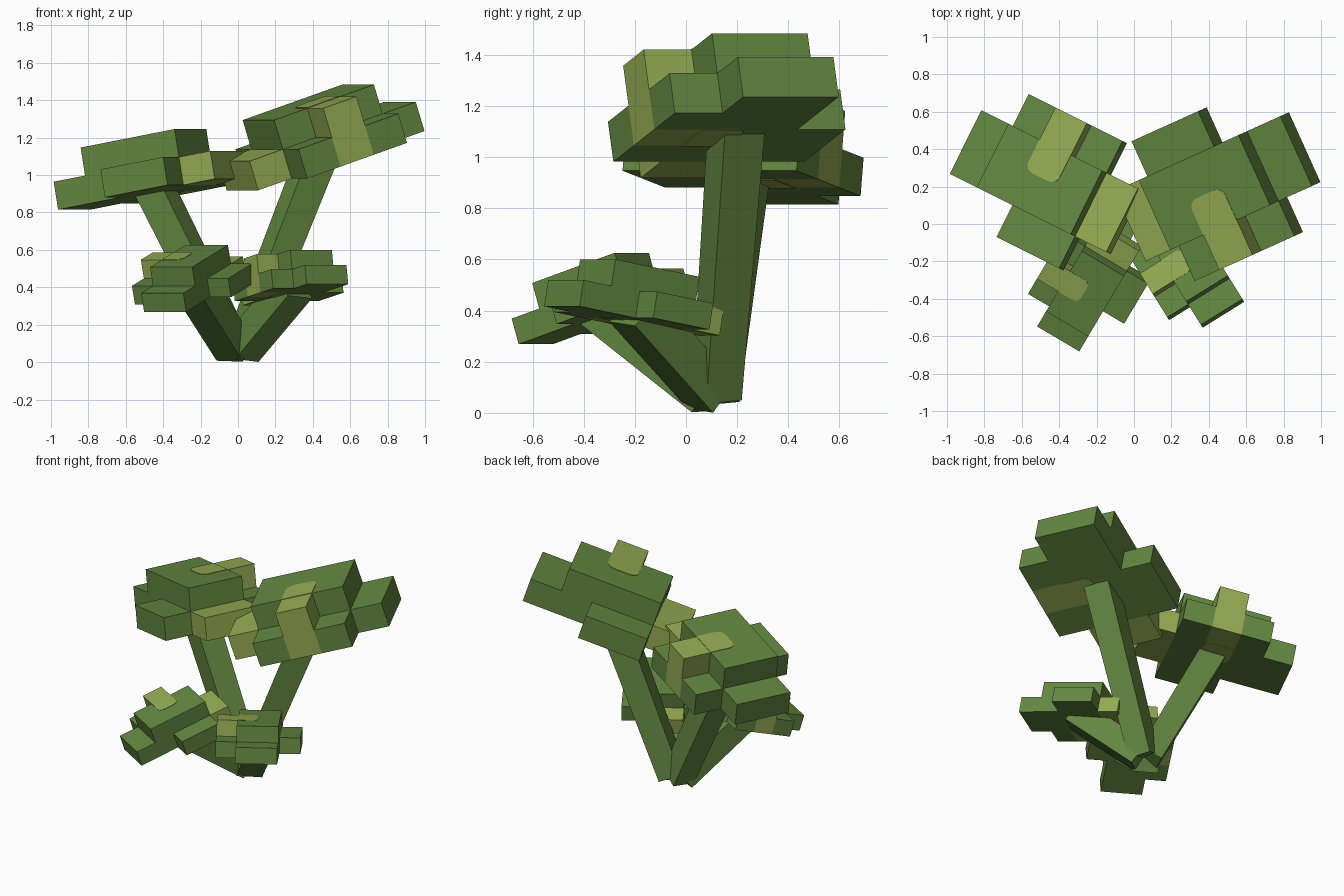
import bpy, bmesh, math
from mathutils import Vector, Matrix

if "Cube" in bpy.data.objects:
    bpy.data.objects.remove(bpy.data.objects["Cube"])


def material(name, rgb):
    m = bpy.data.materials.new(name)
    m.diffuse_color = (*rgb, 1)
    m.use_nodes = True
    m.node_tree.nodes["Principled BSDF"].inputs["Base Color"].default_value = m.diffuse_color
    return m


GREEN = material("leaf green", (0.122, 0.242, 0.051))
LIME = material("yellow green", (0.296, 0.402, 0.084))


def finish(name, bm):
    me = bpy.data.meshes.new(name)
    bmesh.ops.recalc_face_normals(bm, faces=bm.faces)
    bm.to_mesh(me)
    bm.free()
    me.materials.append(GREEN)
    me.materials.append(LIME)
    ob = bpy.data.objects.new(name, me)
    bpy.context.collection.objects.link(ob)
    return ob


def add_box(bm, a, b, k, mat=0):
    """Box spanning ranges a, b, k in local cluster units."""
    size = Matrix.Diagonal((a[1] - a[0], b[1] - b[0], k[1] - k[0], 1))
    mid = Matrix.Translation((sum(a) / 2, sum(b) / 2, sum(k) / 2))
    verts = bmesh.ops.create_cube(bm, size=1, matrix=mid @ size)["verts"]
    for f in {f for v in verts for f in v.link_faces}:
        f.material_index = mat


def add_patch(bm, k0, k1):
    """Thin yellow patch with two rounded corners."""
    r = 0.25
    pts = [(-0.5, -1), (0.5, -1)]
    for cx, start in ((0.5 - r, 0), (-0.5 + r, 90)):
        for i in range(5):
            t = math.radians(start + i * 22.5)
            pts.append((cx + r * math.cos(t), -0.05 - r + r * math.sin(t)))
    low = [bm.verts.new((x, y, k0)) for x, y in pts]
    high = [bm.verts.new((x, y, k1)) for x, y in pts]
    faces = [bm.faces.new(low[::-1]), bm.faces.new(high)]
    for i in range(len(pts)):
        j = (i + 1) % len(pts)
        faces.append(bm.faces.new((low[i], low[j], high[j], high[i])))
    for f in faces:
        f.material_index = 1


def frame(az, tilt):
    """Outward, sideways and up directions of a cluster."""
    z, t = math.radians(az), math.radians(tilt)
    a = Vector((math.cos(z) * math.cos(t), math.sin(z) * math.cos(t), math.sin(t)))
    b = Vector((-math.sin(z), math.cos(z), 0))
    return a, b, a.cross(b)


def leaf_cluster(name, centre, az, tilt, s):
    bm = bmesh.new()
    add_box(bm, (-1.5, 1.5), (-1, 1), (-1, 1))           # core
    add_box(bm, (1.5, 2.5), (-1, 1), (-1, 0))            # outer tip
    add_box(bm, (-2.5, -1.5), (-1, 1), (-1, 0), 1)       # yellow inner end
    add_box(bm, (-1.5, 0.5), (1, 2), (-1, 0))            # short side row
    add_box(bm, (-1.5, -0.5), (-2, -1), (-1, 0))         # long side row
    add_box(bm, (0.5, 1.5), (-2, -1), (-1, 0))
    add_box(bm, (-0.5, 0.5), (-2, -1), (-1, 1), 1)       # yellow side block
    add_patch(bm, 0.99, 1.02)
    add_patch(bm, -1.02, -0.99)
    a, b, w = frame(az, tilt)
    rot = Matrix((a, b, w)).transposed().to_4x4()
    bm.transform(Matrix.Translation(centre) @ rot @ Matrix.Diagonal((s, s, 0.8 * s, 1)))
    return finish(name, bm)


def stem(name, base, top, az, q0, q1):
    """Square, slightly tapered stem."""
    base, top = Vector(base), Vector(top)
    d = (top - base).normalized()
    side = frame(az, 0)[1]
    side = (side - d * side.dot(d)).normalized()
    other = side.cross(d)
    bm = bmesh.new()
    rings = []
    for p, q in ((base, q0), (top, q1)):
        rings.append([bm.verts.new(p + (side * x + other * y) * q / 2)
                      for x, y in ((-1, -1), (1, -1), (1, 1), (-1, 1))])
    lo, hi = rings
    bm.faces.new(lo)
    bm.faces.new(hi)
    for i in range(4):
        j = (i + 1) % 4
        bm.faces.new((lo[i], lo[j], hi[j], hi[i]))
    return finish(name, bm)


# name, cluster centre, heading, tilt, block size, stem base, stem widths
PLANT = [
    ("back_right", (0.422, 0.189, 1.233), 24.3, 18, 0.205, (0.02, 0.12, 0.07), 0.15, 0.17),
    ("back_left", (-0.482, 0.229, 1.047), 153.5, -10, 0.19, (-0.02, 0.11, 0.07), 0.15, 0.165),
    ("front_left", (-0.246, -0.346, 0.467), 239.3, -17.5, 0.131, (-0.02, 0.10, 0.07), 0.16, 0.165),
    ("front_right", (0.298, -0.196, 0.463), -58.1, 10, 0.131, (0.02, 0.10, 0.07), 0.16, 0.165),
]
for name, centre, az, tilt, s, base, q0, q1 in PLANT:
    leaf_cluster(name + "_leaves", Vector(centre), az, tilt, s)
    up = frame(az, tilt)[2]
    stem(name + "_stem", base, Vector(centre) - up * 0.4 * s, az, q0, q1)
